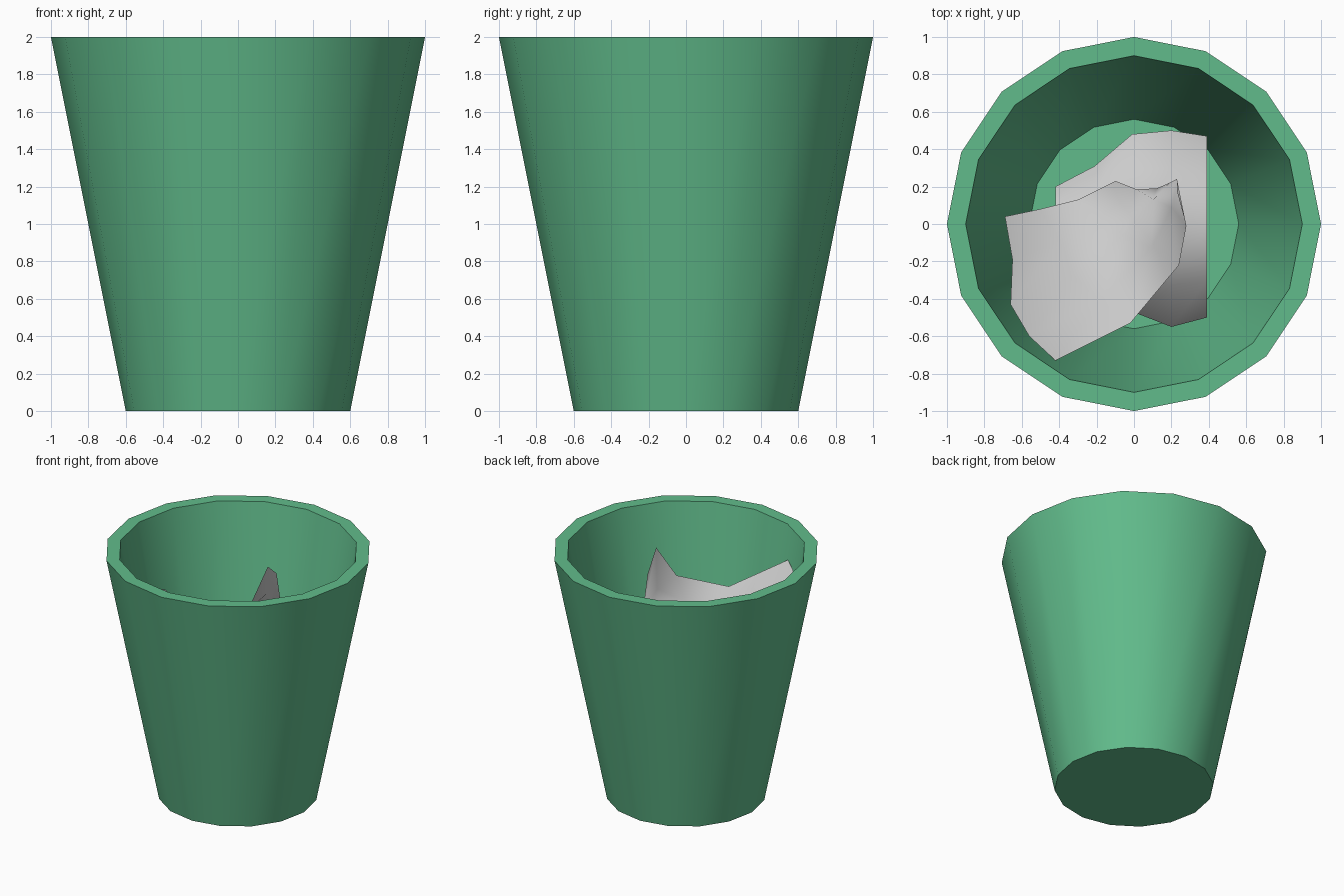
import bpy, bmesh, math
from mathutils import Vector

if "Cube" in bpy.data.objects:
    bpy.data.objects.remove(bpy.data.objects["Cube"])


def add_object(name, bm, angle=None):
    mesh = bpy.data.meshes.new(name)
    bm.to_mesh(mesh)
    bm.free()
    obj = bpy.data.objects.new(name, mesh)
    bpy.context.collection.objects.link(obj)
    bpy.ops.object.select_all(action='DESELECT')
    obj.select_set(True)
    bpy.context.view_layer.objects.active = obj
    if angle is None:
        bpy.ops.object.shade_smooth()
    else:
        bpy.ops.object.shade_smooth_by_angle(angle=math.radians(angle))
    return obj


def make_bin(name, profile, sides=16):
    # lathe the (radius, height) profile and cap both floors
    bm = bmesh.new()
    rings = [[bm.verts.new((r * math.cos(math.tau * i / sides),
                            r * math.sin(math.tau * i / sides), z))
              for i in range(sides)] for r, z in profile]
    for a, b in zip(rings, rings[1:]):
        for i in range(sides):
            j = (i + 1) % sides
            bm.faces.new((a[i], a[j], b[j], b[i]))
    bm.faces.new(rings[0][::-1])
    bm.faces.new(rings[-1])
    return add_object(name, bm, 40)


def make_sheet(name, near, far, left, right):
    # crumpled sheet: blend four bent edges into a 4 x 4 patch
    near, far, left, right = ([Vector(p) for p in e]
                              for e in (near, far, left, right))
    bm = bmesh.new()
    grid = []
    for j in range(5):
        v, row = j / 4, []
        for i in range(5):
            u = i / 4
            p = (near[i].lerp(far[i], v) + left[j].lerp(right[j], u)
                 - near[0].lerp(near[4], u).lerp(far[0].lerp(far[4], u), v))
            row.append(bm.verts.new(p))
        grid.append(row)
    for j in range(4):
        for i in range(4):
            bm.faces.new((grid[j][i], grid[j][i + 1],
                          grid[j + 1][i + 1], grid[j + 1][i]))
    return add_object(name, bm)


# Tapered bin with a thick flat rim
waste_bin = make_bin("waste_bin", [(0.6, 0), (1, 2), (0.9, 2), (0.56, 0.1)])
green = bpy.data.materials.new("bin_green")
green.diffuse_color = (0.12, 0.5, 0.26, 1)
green.use_nodes = True
green.node_tree.nodes["Principled BSDF"].inputs["Base Color"].default_value = green.diffuse_color
waste_bin.data.materials.append(green)

# Upper sheet, leaning against the front left wall
make_sheet(
    "upper_paper",
    near=[(-.42, -.73, 1.76), (-.02, -.53, 1.51), (.24, -.22, 1.65),
          (.28, -.01, 1.95), (.23, .175, 1.81)],
    far=[(-.69, .04, 1.48), (-.5, .08, 1.32), (-.3, .13, 1.2),
         (-.1, .23, 1.15), (.04, .15, 1.1)],
    left=[(-.42, -.73, 1.76), (-.56, -.6, 1.76), (-.66, -.43, 1.72),
          (-.65, -.19, 1.6), (-.69, .04, 1.48)],
    right=[(.23, .175, 1.81), (.23, .24, 1.5), (.19, .22, 1.35),
           (.12, .19, 1.2), (.04, .15, 1.1)])

# Lower sheet, arched over the floor
make_sheet(
    "lower_paper",
    near=[(-.42, -.35, .75), (-.2, -.42, .72), (.02, -.48, .7),
          (.2, -.55, .7), (.39, -.5, .72)],
    far=[(-.42, .2, .8), (-.21, .31, .85), (-.01, .48, .85),
         (.2, .5, .8), (.39, .47, .72)],
    left=[(-.42, -.35, .75), (-.42, -.25, .92), (-.42, -.08, 1),
          (-.42, .1, .95), (-.42, .2, .8)],
    right=[(.39, -.5, .72), (.39, -.3, .98), (.39, 0, 1.08),
           (.39, .3, .95), (.39, .47, .72)])
